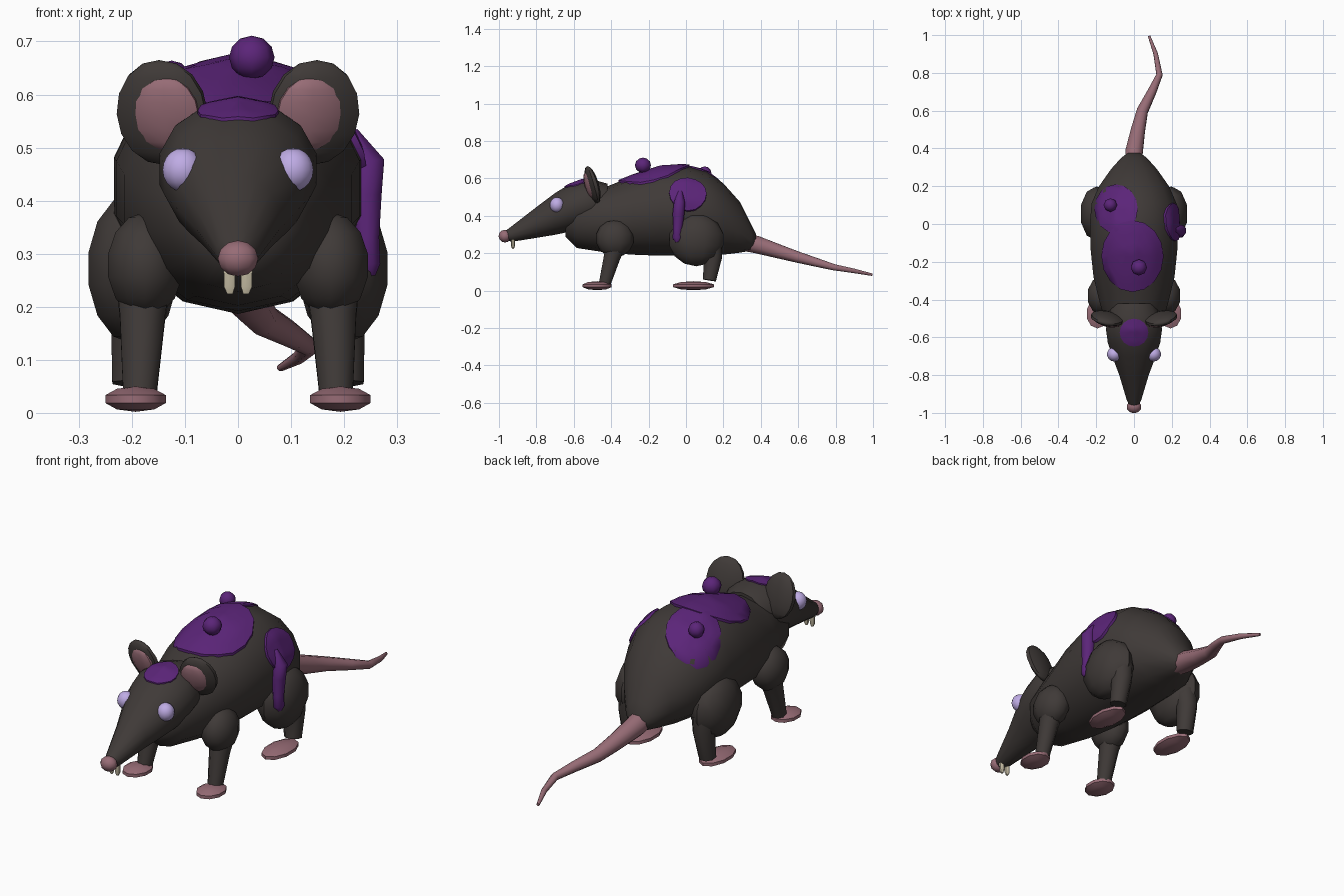
import bpy, bmesh, math
from mathutils import Vector, Matrix, Euler
from mathutils.bvhtree import BVHTree

if "Cube" in bpy.data.objects:
    bpy.data.objects.remove(bpy.data.objects["Cube"])


def material(name, rgb):
    m = bpy.data.materials.new(name)
    m.diffuse_color = (*rgb, 1)
    m.use_nodes = True
    m.node_tree.nodes["Principled BSDF"].inputs["Base Color"].default_value = m.diffuse_color
    return m


FUR = material("dark fur", (0.05, 0.042, 0.039))
PURPLE = material("purple growth", (0.105, 0.018, 0.19))
PINK = material("pink skin", (0.31, 0.15, 0.18))
EYE = material("pale lilac", (0.52, 0.41, 0.78))
IVORY = material("ivory", (0.58, 0.52, 0.38))


def finish(bm, name, mat, angle=50):
    bmesh.ops.recalc_face_normals(bm, faces=bm.faces)
    mesh = bpy.data.meshes.new(name)
    bm.to_mesh(mesh)
    bm.free()
    mesh.materials.append(mat)
    ob = bpy.data.objects.new(name, mesh)
    bpy.context.collection.objects.link(ob)
    bpy.ops.object.select_all(action='DESELECT')
    bpy.context.view_layer.objects.active = ob
    ob.select_set(True)
    bpy.ops.object.shade_smooth_by_angle(angle=math.radians(angle))
    return ob


def loft(name, rows, mat, n=8, axis=None):
    """Closed tube through rows of (x, y, z, radius_u, radius_v)."""
    bm = bmesh.new()
    rings = []
    for i, (x, y, z, ru, rv) in enumerate(rows):
        a, b = rows[max(i - 1, 0)], rows[min(i + 1, len(rows) - 1)]
        t = axis or (Vector(b[:3]) - Vector(a[:3])).normalized()
        u = Vector((1, 0, 0))
        u = (u - t * u.dot(t)).normalized()
        v = t.cross(u)
        rings.append([bm.verts.new(Vector((x, y, z))
                      + u * ru * math.cos(2 * math.pi * (k + .5) / n)
                      + v * rv * math.sin(2 * math.pi * (k + .5) / n)) for k in range(n)])
    for p, q in zip(rings, rings[1:]):
        for k in range(n):
            bm.faces.new((p[k], p[(k + 1) % n], q[(k + 1) % n], q[k]))
    bm.faces.new(rings[0])
    bm.faces.new(rings[-1])
    return finish(bm, name, mat)


def blob(name, loc, radii, mat, rot=(0, 0, 0), seg=10, rows=7):
    bm = bmesh.new()
    bmesh.ops.create_uvsphere(bm, u_segments=seg, v_segments=rows, radius=1)
    m = Matrix.Translation(loc) @ Euler(rot).to_matrix().to_4x4() @ Matrix.Diagonal((*radii, 1))
    bm.transform(m)
    return finish(bm, name, mat)


def patch(name, surface, target, out, ru, rv, lift=.008, n=16, steps=5):
    """Thin oval plate that hugs a surface, projected along the direction out."""
    tree = BVHTree.FromObject(surface, bpy.context.evaluated_depsgraph_get())
    out = Vector(out).normalized()
    u = Vector((0, 1, 0)) if abs(out.x) > .5 else Vector((1, 0, 0))
    v = out.cross(u)

    def drop(a, r, h):
        o = Vector(target) + u * ru * r * math.cos(a) + v * rv * r * math.sin(a) + out
        hit = tree.ray_cast(o, -out)[0]
        return (hit if hit else o - out * 1.05) + out * h
    bm = bmesh.new()
    mid = bm.verts.new(drop(0, 0, lift))
    prev = None
    for s in range(1, steps + 2):
        r = min(s / steps, 1)
        h = lift if s <= steps else -.01
        ring = [bm.verts.new(drop(2 * math.pi * k / n, r, h)) for k in range(n)]
        for k in range(n):
            j = (k + 1) % n
            bm.faces.new((prev[k], prev[j], ring[j], ring[k]) if prev else (mid, ring[k], ring[j]))
        prev = ring
    ob = finish(bm, name, PURPLE)
    # keep plate faces turned outward
    if sum((p.normal.dot(out) * p.area for p in ob.data.polygons)) < 0:
        ob.data.flip_normals()
    return ob


def spine(name, profile, n=14):
    """Loft along y from (y, bottom, top, half_width)."""
    rows = [(0, y, (b + t) / 2, w, (t - b) / 2 * 1.015) for y, b, t, w in profile]
    return loft(name, rows, FUR, n, Vector((0, 1, 0)))


# trunk and head
body = spine("body", [
    (-.645, .29, .43, .08), (-.585, .23, .52, .135), (-.42, .205, .555, .185),
    (-.28, .195, .61, .22), (-.14, .19, .655, .235), (0, .19, .665, .24),
    (.11, .19, .635, .23), (.2, .195, .57, .19), (.29, .205, .47, .125),
    (.35, .215, .35, .07), (.375, .235, .3, .035)])
head = spine("head", [
    (-.97, .27, .315, .022), (-.93, .262, .345, .04), (-.8, .283, .445, .08),
    (-.7, .3, .52, .118), (-.63, .315, .562, .142), (-.56, .33, .588, .152),
    (-.49, .35, .59, .145), (-.42, .38, .57, .11)])
blob("nose", (0, -.968, .291), (.04, .034, .034), PINK, seg=10, rows=6)

# tail
loft("tail", [(0, .3, .265, .05, .055), (0, .38, .245, .05, .05), (.022, .5, .208, .04, .04),
              (.045, .6, .178, .032, .032), (.095, .7, .15, .025, .025),
              (.135, .79, .125, .018, .018), (.115, .9, .105, .013, .013),
              (.08, .995, .085, .007, .007)], PINK)

for s, side in ((-1, "left"), (1, "right")):
    # face
    blob(side + "_eye", (s * .104, -.69, .458), (.039, .038, .041), EYE, seg=14, rows=10)
    blob(side + "_ear", (s * .143, -.5, .566), (.09, .03, .103), FUR, (.28, 0, s * .2), 10, 8)
    blob(side + "_inner_ear", (s * .135, -.518, .563), (.066, .021, .073), PINK,
         (.28, 0, s * .2), 10, 8)
    loft(side + "_tooth", [(s * .016, -.925, .285, .013, .011), (s * .016, -.925, .238, .012, .01),
                           (s * .015, -.925, .224, .006, .005)], IVORY, 6)
    # front limbs
    blob(side + "_shoulder", (s * .175, -.38, .278), (.075, .103, .1), FUR)
    loft(side + "_front_leg", [(s * .178, -.375, .24, .055, .055), (s * .18, -.395, .18, .046, .048),
                               (s * .185, -.435, .035, .034, .034)], FUR)
    blob(side + "_front_foot", (s * .193, -.475, .026), (.063, .082, .024), PINK, seg=10, rows=5)
    # hind limbs
    blob(side + "_thigh", (s * .198, .055, .272), (.09, .148, .142), FUR)
    loft(side + "_hind_leg", [(s * .19, .135, .25, .055, .06), (s * .195, .145, .18, .048, .052),
                              (s * .2, .125, .055, .04, .038)], FUR)
    blob(side + "_hind_foot", (s * .193, .04, .026), (.063, .115, .024), PINK, seg=10, rows=5)

# growths on the back, flank and crown
patch("back_patch", body, (-.008, -.17, .6), (0, 0, 1), .165, .19, .012)
patch("rump_patch", body, (-.095, .08, .6), (0, 0, 1), .115, .13, .008)
patch("flank_patch", body, (.205, .01, .515), (.85, 0, .5), .1, .095, .012)
patch("crown_patch", head, (0, -.575, .55), (0, 0, 1), .076, .074, .006)
blob("back_bump", (.026, -.23, .67), (.043, .043, .041), PURPLE, seg=8, rows=6)
blob("rump_bump", (-.125, .1, .628), (.036, .036, .036), PURPLE, seg=8, rows=6)
loft("flank_drip", [(.215, -.03, .53, .012, .012), (.243, -.035, .47, .036, .032),
                    (.24, -.04, .41, .033, .034), (.243, -.045, .33, .025, .026),
                    (.246, -.046, .28, .024, .028), (.248, -.046, .258, .012, .012)], PURPLE)
